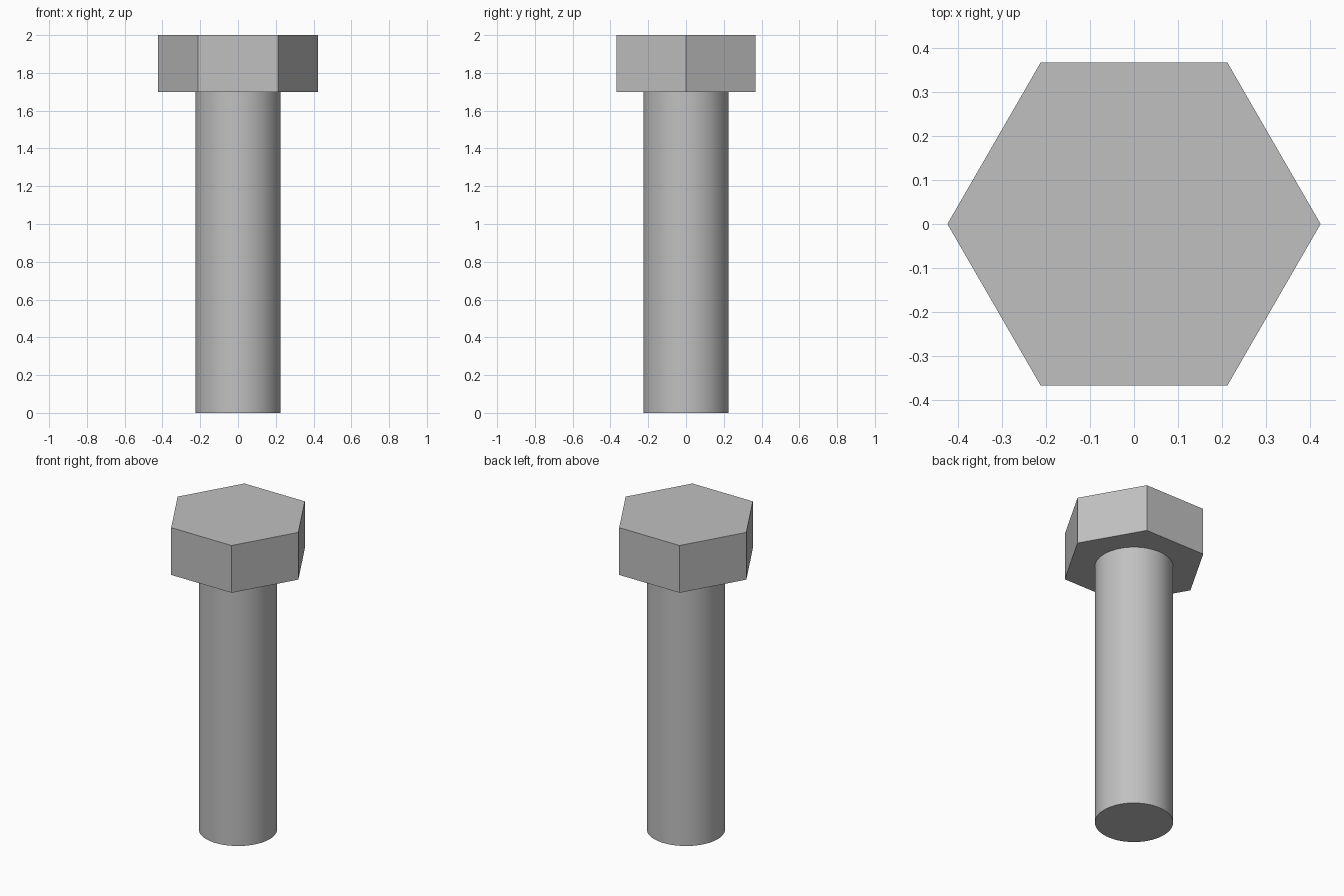
import bpy
import math

cube = bpy.data.objects.get("Cube")
if cube:
    bpy.data.objects.remove(cube, do_unlink=True)

TOTAL_HEIGHT = 2.0
HEAD_HEIGHT = 0.3
HEAD_RADIUS = 0.424
SHANK_RADIUS = 0.225

# Plain grey metal
steel = bpy.data.materials.new("grey_steel")
steel.use_nodes = True
grey = (0.53, 0.53, 0.53, 1)
steel.diffuse_color = grey
steel.node_tree.nodes["Principled BSDF"].inputs["Base Color"].default_value = grey


def prism(name, sides, radius, bottom, top, turn=0.0):
    """Upright prism between two heights."""
    bpy.ops.mesh.primitive_cylinder_add(
        vertices=sides, radius=radius, depth=top - bottom,
        location=(0, 0, (bottom + top) / 2), rotation=(0, 0, turn))
    obj = bpy.context.object
    obj.name = obj.data.name = name
    obj.data.materials.append(steel)
    return obj


# Hexagonal head, corners on the x axis
head_bottom = TOTAL_HEIGHT - HEAD_HEIGHT
prism("hex_head", 6, HEAD_RADIUS, head_bottom, TOTAL_HEIGHT, math.radians(30))

# Round shank
prism("shank", 64, SHANK_RADIUS, 0, head_bottom)
bpy.ops.object.shade_smooth_by_angle(angle=math.radians(30))
